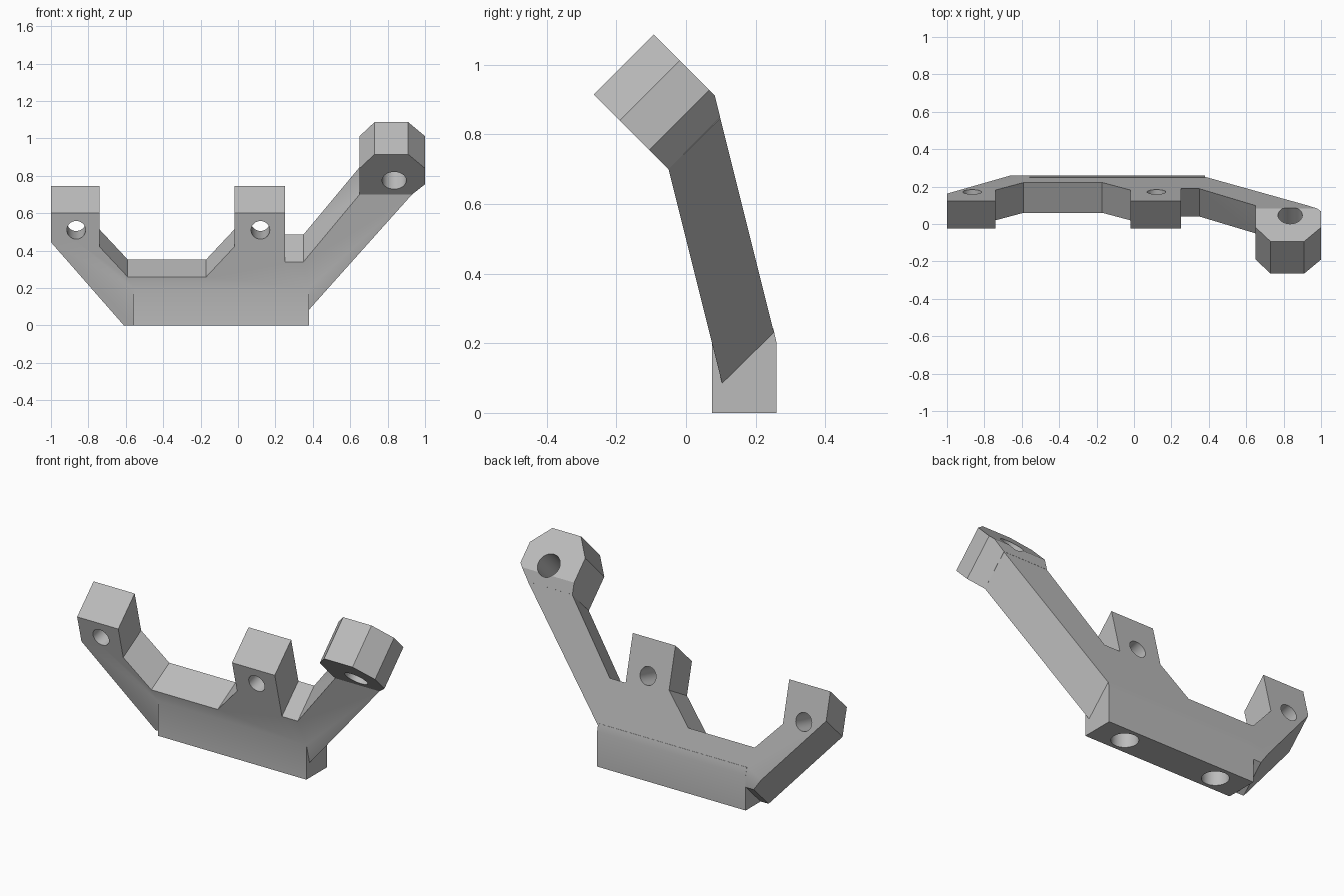
import bpy
import bmesh
from math import radians
from mathutils import Vector

cube = bpy.data.objects.get("Cube")
if cube:
    bpy.data.objects.remove(cube, do_unlink=True)

grey = bpy.data.materials.new("plain grey")
grey.use_nodes = True
COLOUR = (0.5, 0.5, 0.5, 1)
grey.diffuse_color = COLOUR
grey.node_tree.nodes["Principled BSDF"].inputs["Base Color"].default_value = COLOUR

LEAN = 0.25      # how far the plate leans forward per unit of height
FRONT = 0.125    # plate front plane: y = FRONT - LEAN * z
BACK = 0.31      # plate back plane


def loft(name, front, back, clip=None):
    """Solid between two matching outlines, optionally cut by a plane."""
    bm = bmesh.new()
    a = [bm.verts.new(p) for p in front]
    b = [bm.verts.new(p) for p in back]
    bm.faces.new(a)
    bm.faces.new(b[::-1])
    for i in range(len(a)):
        j = (i + 1) % len(a)
        bm.faces.new((a[i], b[i], b[j], a[j]))
    if clip:
        bmesh.ops.bisect_plane(bm, geom=bm.verts[:] + bm.edges[:] + bm.faces[:],
                               plane_co=clip[0], plane_no=clip[1], clear_outer=True)
        rim = [e for e in bm.edges if e.is_boundary]
        bmesh.ops.holes_fill(bm, edges=rim, sides=0)
    bmesh.ops.recalc_face_normals(bm, faces=bm.faces[:])
    mesh = bpy.data.meshes.new(name)
    bm.to_mesh(mesh)
    bm.free()
    mesh.materials.append(grey)
    ob = bpy.data.objects.new(name, mesh)
    bpy.context.collection.objects.link(ob)
    return ob


def rod(name, centre, axis, radius, length):
    """Round cutter centred on a point along an axis."""
    turn = Vector(axis).to_track_quat('Z', 'Y').to_euler()
    bpy.ops.mesh.primitive_cylinder_add(vertices=40, radius=radius, depth=length,
                                        location=centre, rotation=turn)
    ob = bpy.context.object
    ob.name = name
    ob.data.materials.append(grey)
    return ob


def combine(target, other, operation):
    mod = target.modifiers.new(other.name, 'BOOLEAN')
    mod.operation = operation
    mod.solver = 'EXACT'
    mod.object = other
    bpy.context.view_layer.objects.active = target
    bpy.ops.object.modifier_apply(modifier=mod.name)
    bpy.data.objects.remove(other, do_unlink=True)


# Leaning plate with two tabs and a long arm: x, front height
outline = [(-0.61, 0), (0.304, 0), (0.93, 0.70), (0.92, 0.73), (0.66, 0.73),
           (0.65, 0.70), (0.35, 0.34), (0.25, 0.34), (0.25, 0.60), (-0.02, 0.60),
           (-0.02, 0.42), (-0.17, 0.26), (-0.59, 0.26), (-0.74, 0.42),
           (-0.74, 0.60), (-1, 0.60), (-1, 0.445)]


def rise(x, z):
    # The recess between the tabs is cut at a shallower angle
    in_recess = -0.75 < x < 0 and 0.2 < z < 0.5
    return 0.093 if in_recess else 0.146


front = [(x, FRONT - LEAN * z, z) for x, z in outline]
back = [(x, BACK - LEAN * (z + rise(x, z)), z + rise(x, z)) for x, z in outline]
bracket = loft("bracket", front, back, ((0, 0.26, 0), (0, 1, 0)))

# Upright base bar
section = [(0.075, 0), (0.2605, 0), (0.2605, 0.2), (0.2505, 0.243), (0.075, 0.243)]
base = loft("base_bar", [(-0.56, y, z) for y, z in section],
            [(0.38, y, z) for y, z in section])
combine(bracket, base, 'UNION')

# Chamfered head at the arm tip, tilted forward
head_outline = [(0.65, 0.70), (0.93, 0.70), (1, 0.755), (1, 0.84),
                (0.91, 0.915), (0.73, 0.915), (0.65, 0.84)]
DEPTH = 0.172
head = loft("arm_head", [(x, 0.65 - z, z) for x, z in head_outline],
            [(x, 0.65 - z + DEPTH, z + DEPTH) for x, z in head_outline],
            ((0, BACK + 0.0005, 0), (0, 1, LEAN)))
combine(bracket, head, 'UNION')

# Bolt holes through the tabs and the head, and blind holes under the base
for x in (-0.865, 0.12):
    combine(bracket, rod("tab_hole", (x, 0.085, 0.532), (0, 1, LEAN), 0.05, 0.5), 'DIFFERENCE')
combine(bracket, rod("head_hole", (0.835, -0.04, 0.86), (0, 1, 1), 0.065, 0.6), 'DIFFERENCE')
for x in (-0.39, 0.20):
    combine(bracket, rod("base_hole", (x, 0.167, 0), (0, 0, 1), 0.07, 0.36), 'DIFFERENCE')

bpy.ops.object.select_all(action='DESELECT')
bracket.select_set(True)
bpy.context.view_layer.objects.active = bracket
bpy.ops.object.shade_smooth_by_angle(angle=radians(30))
